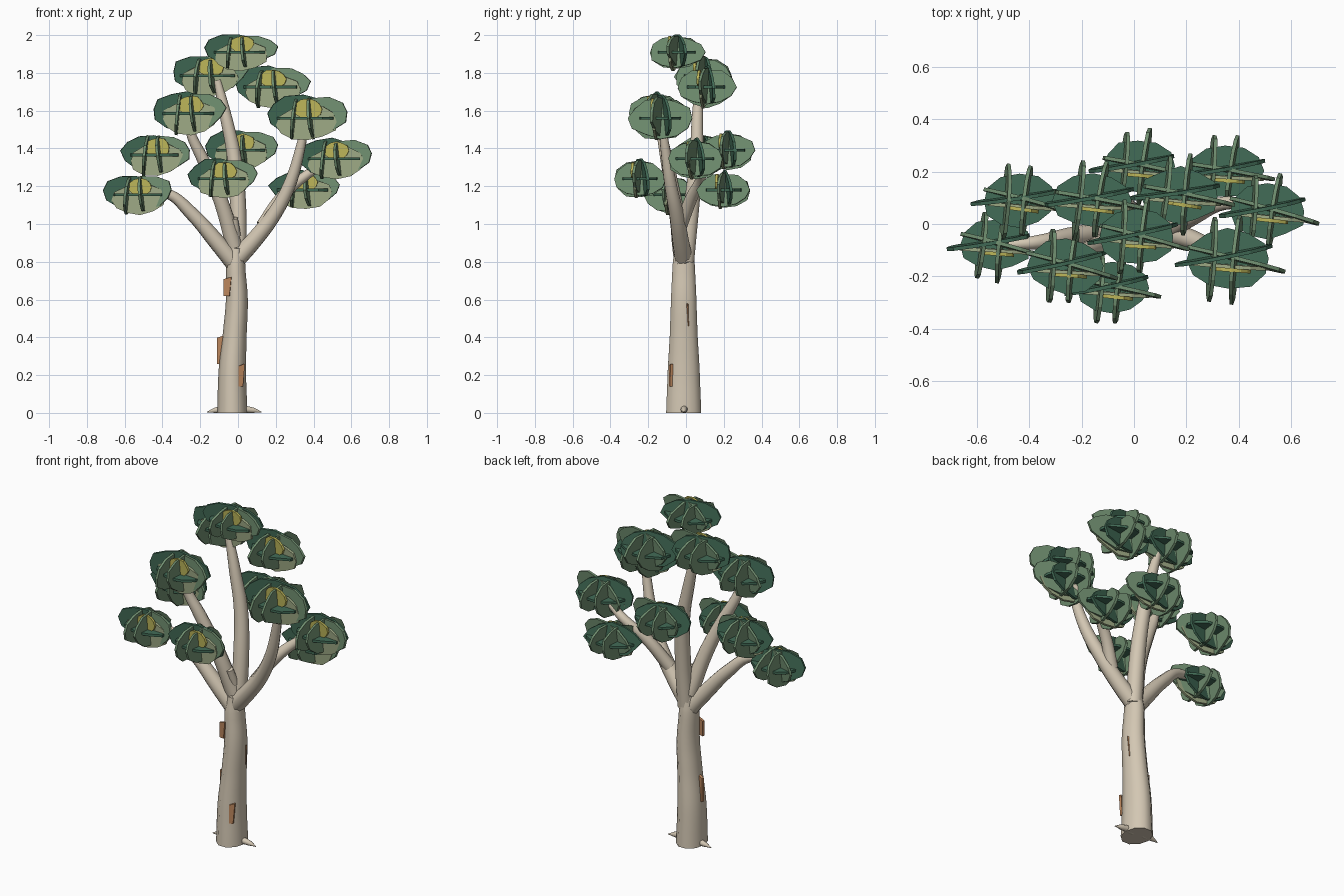
import bpy, bmesh, math, random
from mathutils import Matrix, Vector, Euler

if "Cube" in bpy.data.objects:
    bpy.data.objects.remove(bpy.data.objects["Cube"])

random.seed(4)


def mat(name, rgb):
    m = bpy.data.materials.new(name)
    m.diffuse_color = (*rgb, 1)
    m.use_nodes = True
    m.node_tree.nodes["Principled BSDF"].inputs["Base Color"].default_value = m.diffuse_color
    return m


WOOD = mat("pale_wood", (0.65, 0.57, 0.45))
BARK = mat("peeling_bark", (0.50, 0.24, 0.11))
LEAVES = [mat("dark_leaf", (0.055, 0.15, 0.095)), mat("mid_leaf", (0.16, 0.27, 0.16)),
          mat("olive_leaf", (0.35, 0.41, 0.24)), mat("yellow_leaf", (0.50, 0.46, 0.10))]


def limb(name, pts, scale_y=1.0):
    """Smooth tapered tube through (x, y, z, radius) points."""
    cu = bpy.data.curves.new(name, 'CURVE')
    cu.dimensions = '3D'
    cu.bevel_depth = 1.0
    cu.bevel_resolution = 3
    cu.resolution_u = 5
    cu.use_fill_caps = True
    sp = cu.splines.new('BEZIER')
    sp.bezier_points.add(len(pts) - 1)
    for bp, (x, y, z, r) in zip(sp.bezier_points, pts):
        bp.co = (x, y, z)
        bp.radius = r
        bp.handle_left_type = bp.handle_right_type = 'AUTO'
    ob = bpy.data.objects.new(name, cu)
    ob.scale.y = scale_y
    bpy.context.collection.objects.link(ob)
    cu.materials.append(WOOD)
    bpy.ops.object.select_all(action='DESELECT')
    bpy.context.view_layer.objects.active = ob
    ob.select_set(True)
    bpy.ops.object.convert(target='MESH')
    bpy.ops.object.shade_smooth_by_angle(angle=math.radians(50))


# Trunk, slightly deeper than wide, with a gentle bend
limb("trunk", [(-0.03, -0.01, 0.0, 0.08), (-0.03, -0.01, 0.22, 0.073), (-0.017, -0.01, 0.42, 0.063),
               (-0.006, -0.01, 0.6, 0.058), (-0.012, -0.01, 0.78, 0.051), (-0.008, -0.01, 0.87, 0.042)], 1.22)

# Branches
limb("branch_left", [(-0.0, -0.01, 0.77, 0.05), (-0.1, -0.03, 0.89, 0.045),
                     (-0.25, -0.05, 1.06, 0.036), (-0.37, -0.07, 1.16, 0.027), (-0.48, -0.08, 1.17, 0.018)])
limb("branch_left_front", [(-0.02, -0.01, 0.88, 0.045), (-0.09, -0.06, 1.12, 0.04),
                           (-0.18, -0.10, 1.33, 0.034), (-0.25, -0.13, 1.48, 0.026), (-0.27, -0.15, 1.58, 0.018)])
limb("branch_centre", [(0.0, 0.0, 0.8, 0.045), (0.0, 0.03, 1.1, 0.043), (-0.02, 0.055, 1.35, 0.038),
                       (-0.06, 0.06, 1.55, 0.032), (-0.11, 0.07, 1.76, 0.022)])
limb("branch_right", [(-0.02, -0.01, 0.8, 0.05), (0.09, -0.03, 0.92, 0.045), (0.19, -0.05, 1.05, 0.04),
                      (0.27, -0.08, 1.2, 0.034), (0.33, -0.11, 1.4, 0.026), (0.36, -0.13, 1.55, 0.018)])
limb("branch_right_back", [(0.13, -0.03, 0.99, 0.036), (0.23, 0.03, 1.14, 0.032),
                           (0.35, 0.08, 1.25, 0.026), (0.48, 0.06, 1.33, 0.018)])
limb("branch_stub", [(-0.01, -0.02, 0.94, 0.026), (-0.02, -0.05, 1.03, 0.02)])

# Root spurs
limb("root_left", [(-0.06, 0.0, 0.022, 0.024), (-0.12, 0.0, 0.014, 0.015), (-0.165, 0.0, 0.004, 0.002)])
limb("root_right", [(0.0, -0.01, 0.022, 0.024), (0.08, -0.01, 0.014, 0.015), (0.125, -0.01, 0.004, 0.002)])

# Peeling bark plates: x, y, z, width, height, yaw
for i, (x, y, z, w, h, yaw) in enumerate([(-0.055, -0.062, 0.67, 0.042, 0.10, -12),
                                          (-0.09, -0.01, 0.335, 0.038, 0.15, -20),
                                          (0.018, -0.08, 0.20, 0.034, 0.12, 15),
                                          (0.036, 0.01, 0.52, 0.03, 0.12, -30)]):
    bm = bmesh.new()
    bmesh.ops.create_cube(bm, size=1)
    for v in bm.verts:
        v.co = Vector((v.co.x * w, v.co.y * 0.014, v.co.z * h))
        if v.co.x < 0 and v.co.z > 0:
            v.co.z -= 0.012
        elif v.co.x > 0 and v.co.z < 0:
            v.co.x -= 0.01
    me = bpy.data.meshes.new("bark_strip")
    bm.to_mesh(me)
    bm.free()
    me.materials.append(BARK)
    ob = bpy.data.objects.new(f"bark_strip_{i + 1}", me)
    ob.location = (x, y, z)
    ob.rotation_euler.z = math.radians(yaw)
    bpy.context.collection.objects.link(ob)


def plate(bm, off, rx, rz, rot, slot, n=12, th=0.014):
    """Irregular leaf-mass slab, drawn in local XZ then turned and placed."""
    M = Matrix.Translation(off) @ Euler([math.radians(a) for a in rot]).to_matrix().to_4x4()
    rings = [[], []]
    for i in range(n):
        a = 2 * math.pi * i / n
        k = random.uniform(0.91, 1.04)
        for ring, y in zip(rings, (-th / 2, th / 2)):
            ring.append(bm.verts.new(M @ Vector((rx * k * math.cos(a), y, rz * k * math.sin(a)))))
    faces = [bm.faces.new(rings[0]), bm.faces.new(rings[1][::-1])]
    for i in range(n):
        j = (i + 1) % n
        faces.append(bm.faces.new((rings[0][j], rings[0][i], rings[1][i], rings[1][j])))
    for f in faces:
        f.material_index = slot


# Leaf clusters: x, y, z, size, height factor
CLUSTERS = [(-0.53, -0.08, 1.155, 0.95, 1.05), (-0.435, 0.09, 1.365, 0.97, 1.1), (-0.26, -0.16, 1.585, 1.02, 1.05),
            (-0.155, 0.09, 1.785, 1.03, 1.0), (0.01, -0.05, 1.91, 1.0, 0.88), (0.175, 0.11, 1.725, 1.03, 1.0),
            (0.36, -0.135, 1.56, 1.14, 1.0), (0.51, 0.05, 1.345, 1.02, 1.0), (0.35, 0.2, 1.18, 0.97, 0.98),
            (0.015, 0.22, 1.39, 0.97, 1.02), (-0.08, -0.245, 1.24, 0.95, 1.06)]
# Slabs: offset, half sizes, rotation, leaf colour
SLABS = [((-0.02, 0.012, 0.008), 0.175, 0.10, (4, 5, 11), 0),
         ((0.025, 0.0, 0.008), 0.18, 0.09, (-3, -7, -13), 1),
         ((0.005, -0.022, -0.022), 0.15, 0.085, (2, -4, -4), 2),
         ((0.01, -0.036, 0.042), 0.068, 0.05, (0, 0, -6), 3),
         ((0.0, 0.0, 0.0), 0.148, 0.106, (90, 0, 0), 0),
         ((-0.055, 0.0, -0.005), 0.145, 0.10, (6, 0, 85), 1),
         ((0.025, 0.0, 0.0), 0.15, 0.095, (-6, 0, 82), 1)]
for i, (x, y, z, s, hz) in enumerate(CLUSTERS):
    bm = bmesh.new()
    for off, rx, rz, rot, slot in SLABS:
        k = s * hz if rot[0] != 90 else s
        wob = random.uniform(-3, 3)
        plate(bm, Vector(off) * s, rx * s, rz * k, (rot[0], rot[1], rot[2] + wob), slot)
    me = bpy.data.meshes.new("leaf_cluster")
    bmesh.ops.recalc_face_normals(bm, faces=bm.faces)
    bm.to_mesh(me)
    bm.free()
    for m in LEAVES:
        me.materials.append(m)
    ob = bpy.data.objects.new(f"leaf_cluster_{i + 1}", me)
    ob.location = (x, y, z)
    bpy.context.collection.objects.link(ob)
